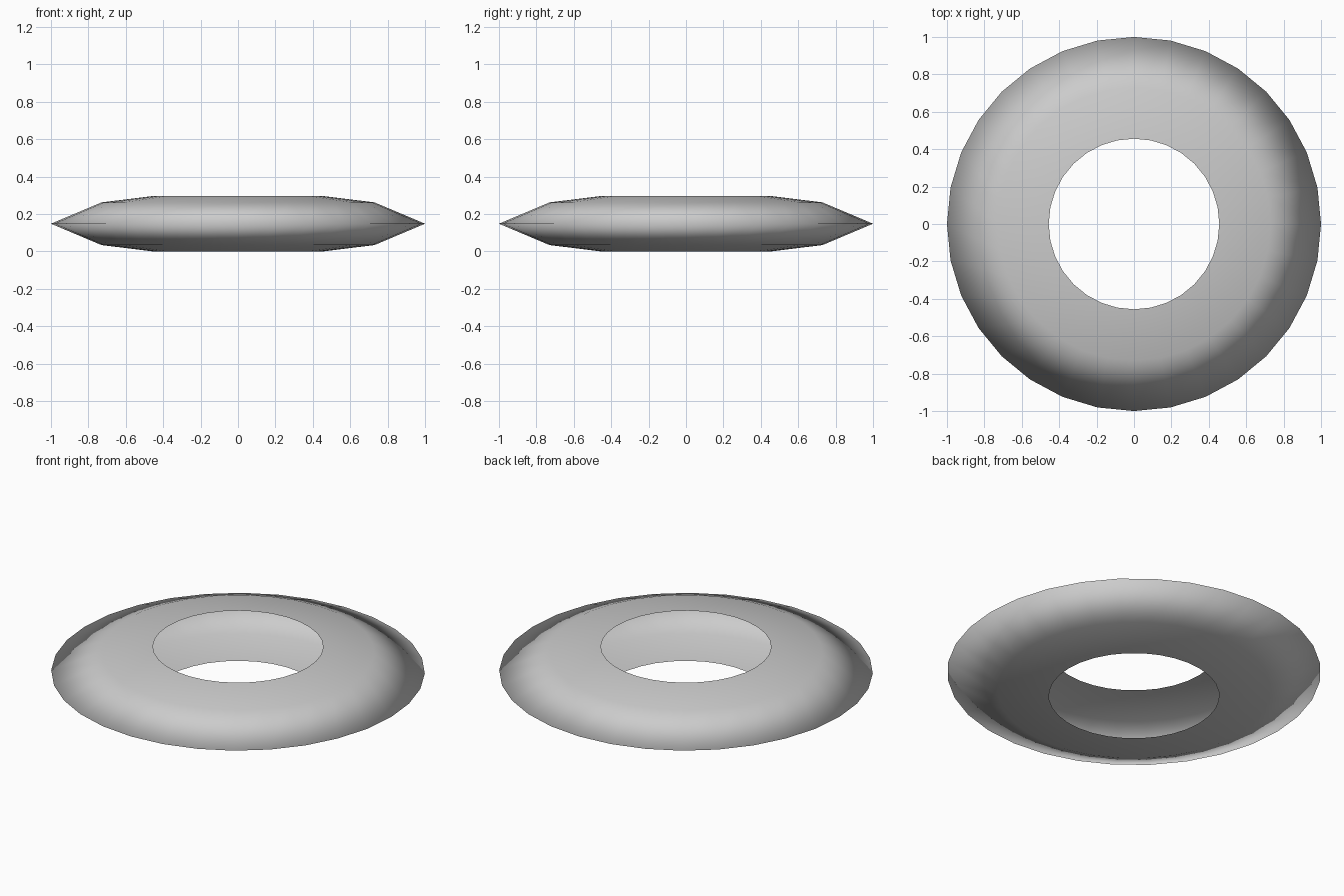
import bpy, bmesh
from math import cos, sin, tau

if "Cube" in bpy.data.objects:
    bpy.data.objects.remove(bpy.data.objects["Cube"])

SIDES = 32
# half-section (radius, height): lower rim, lower shoulder, outer edge, upper shoulder, upper rim
PROFILE = [(0.456, 0.0), (0.73, 0.034), (1.0, 0.148), (0.73, 0.262), (0.456, 0.296)]

# hollow ring shell, open at the centre hole
bm = bmesh.new()
rings = [[bm.verts.new((r * cos(tau * i / SIDES), r * sin(tau * i / SIDES), z))
          for i in range(SIDES)] for r, z in PROFILE]
for low, high in zip(rings, rings[1:]):
    for i in range(SIDES):
        j = (i + 1) % SIDES
        bm.faces.new((low[i], low[j], high[j], high[i])).smooth = True

mesh = bpy.data.meshes.new("ring_shell")
bm.to_mesh(mesh)
bm.free()
bpy.context.collection.objects.link(bpy.data.objects.new("ring_shell", mesh))
